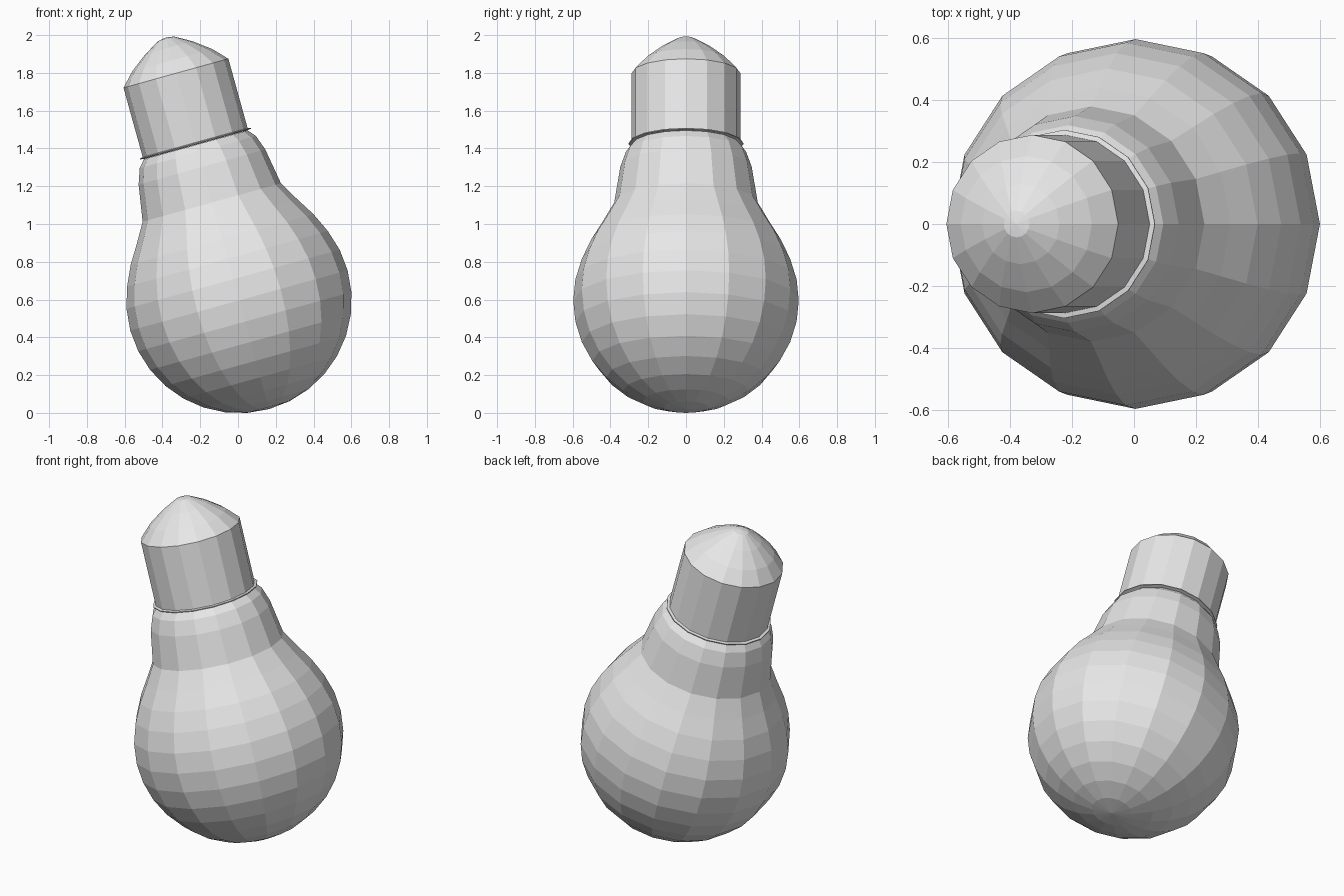
import bpy
import math
from mathutils import Matrix, Vector

if "Cube" in bpy.data.objects:
    bpy.data.objects.remove(bpy.data.objects["Cube"], do_unlink=True)

SIDES = 16
RADIUS = 0.597
TILT = Matrix.Rotation(math.radians(-15.5), 4, 'Y')
PLACE = Matrix.Translation((0.005, 0, 0.595)) @ TILT

grey = bpy.data.materials.new("plain grey")
grey.use_nodes = True
grey.diffuse_color = (0.8, 0.8, 0.8, 1)
grey.node_tree.nodes["Principled BSDF"].inputs["Base Color"].default_value = (0.8, 0.8, 0.8, 1)


def lathe(name, profile):
    """Turn (radius, height) points round the leaning axis; radius 0 makes a pole."""
    verts, faces, rings = [], [], []
    for r, h in profile:
        count = SIDES if r > 0 else 1
        start = len(verts)
        for i in range(count):
            a = math.tau * i / SIDES
            verts.append(PLACE @ Vector((r * math.cos(a), r * math.sin(a), h)))
        rings.append([start + i % count for i in range(SIDES)])
    for low, high in zip(rings, rings[1:]):
        for i in range(SIDES):
            j = (i + 1) % SIDES
            corners = [low[i], low[j], high[j], high[i]]
            faces.append(list(dict.fromkeys(corners)))
    mesh = bpy.data.meshes.new(name)
    mesh.from_pydata(verts, [], faces)
    mesh.materials.append(grey)
    obj = bpy.data.objects.new(name, mesh)
    bpy.context.collection.objects.link(obj)
    return obj


# Round glass: sphere up to the shoulder, then a pear-shaped taper into the neck
sphere = [(0, -RADIUS)]
for k in range(1, 11):
    a = math.radians(-90 + 11.25 * k)
    sphere.append((RADIUS * math.cos(a), RADIUS * math.sin(a)))
shoulder = [(0.502, 0.335), (0.44, 0.435), (0.38, 0.538)]
neck = [(0.348, 0.733), (0.319, 0.815), (0.285, 0.855)]
parts = [lathe("glass_bulb", sphere + shoulder + neck)]

# Thin flange between the neck and the base
parts.append(lathe("collar", [(0.28, 0.856), (0.304, 0.859), (0.304, 0.864), (0.28, 0.869)]))

# Straight base sleeve
parts.append(lathe("base_sleeve", [(0.288, 0.862), (0.288, 1.248)]))

# Domed contact cap
parts.append(lathe("contact_cap", [(0.288, 1.248), (0.22, 1.32), (0.13, 1.388),
                                   (0.043, 1.438), (0, 1.445)]))

# Rest the lowest point on the ground
lowest = min(v.co.z for p in parts for v in p.data.vertices)
for p in parts:
    p.data.transform(Matrix.Translation((0, 0, -lowest)))
